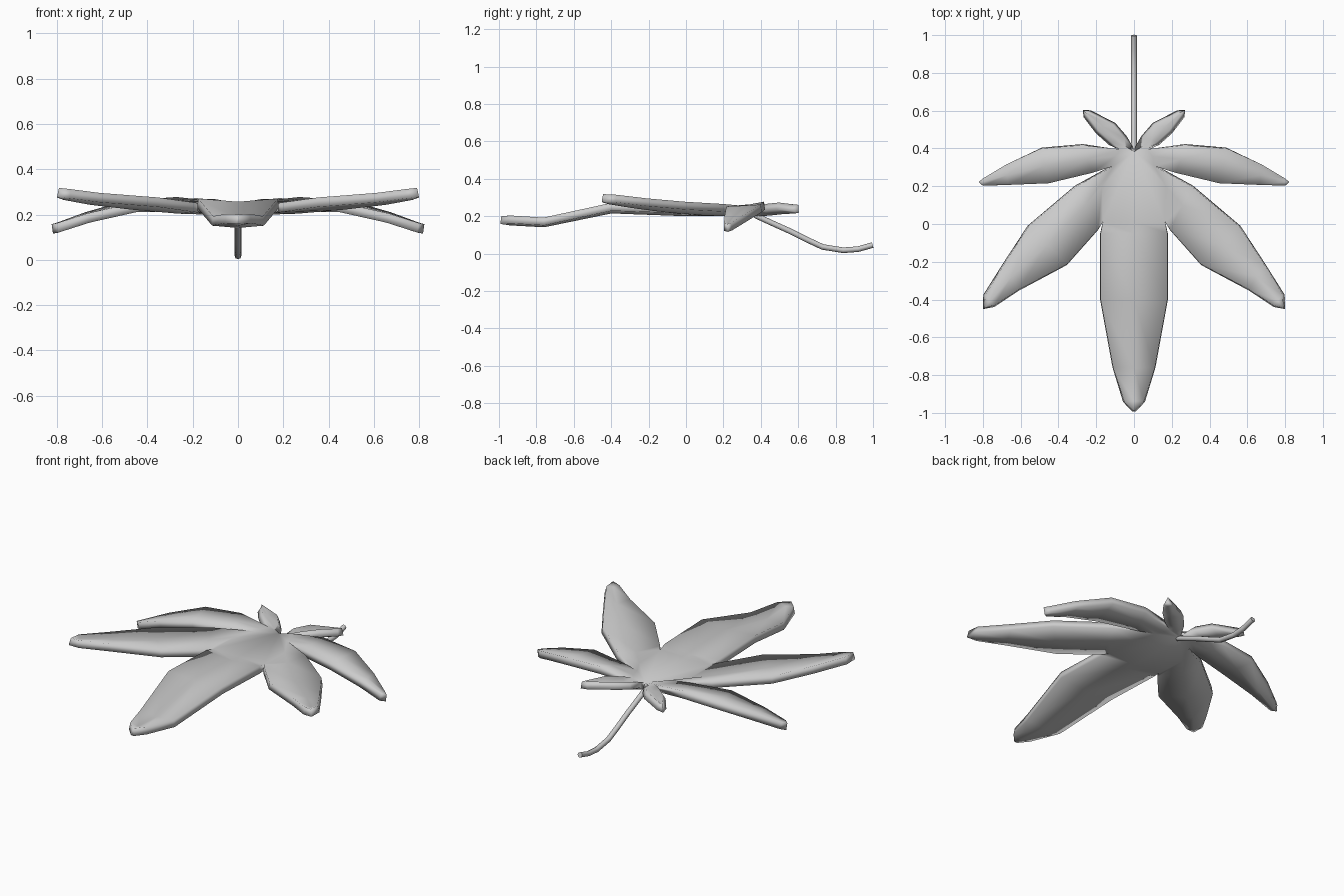
import bpy, bmesh

HUB = (0, 0.385, 0.222)
NOTCH_A = (0.165, 0.01, 0.228)   # between centre and diagonal leaflets
NOTCH_B = (0.11, 0.31, 0.235)    # between diagonal and side leaflets
NOTCH_C = (0.075, 0.395, 0.235)  # between side and small leaflets

def mx(p):
    return (-p[0], p[1], p[2])

# Each leaflet is a list of rows: (one edge, midrib, other edge)
def sym(w, y, ze, zc):
    return ((-w, y, ze), (0, y, zc), (w, y, ze))

centre = [(HUB, HUB, HUB),
          (mx(NOTCH_A), (0, 0.01, 0.222), NOTCH_A),
          sym(0.178, -0.05, 0.238, 0.223), sym(0.178, -0.40, 0.25, 0.236),
          sym(0.112, -0.76, 0.172, 0.162), sym(0.055, -0.94, 0.183, 0.172),
          sym(0.006, -0.99, 0.18, 0.18)]

diagonal = [(HUB, HUB, HUB),
            (NOTCH_A, (0.17, 0.20, 0.222), NOTCH_B),
            ((0.19, -0.03, 0.232), (0.26, 0.10, 0.225), (0.31, 0.20, 0.245)),
            ((0.355, -0.215, 0.255), (0.46, -0.11, 0.242), (0.56, -0.01, 0.257)),
            ((0.61, -0.35, 0.275), (0.65, -0.28, 0.264), (0.69, -0.21, 0.275)),
            ((0.74, -0.435, 0.292), (0.765, -0.41, 0.285), (0.792, -0.375, 0.295)),
            ((0.795, -0.447, 0.298),) * 3]

side = [(HUB, HUB, HUB),
        (NOTCH_B, (0.10, 0.36, 0.23), NOTCH_C),
        ((0.22, 0.272, 0.236), (0.25, 0.345, 0.243), (0.27, 0.42, 0.257)),
        ((0.45, 0.217, 0.232), (0.47, 0.31, 0.236), (0.49, 0.402, 0.242)),
        ((0.66, 0.208, 0.185), (0.665, 0.26, 0.185), (0.67, 0.318, 0.19)),
        ((0.795, 0.203, 0.142), (0.80, 0.224, 0.14), (0.795, 0.243, 0.144)),
        ((0.82, 0.223, 0.137),) * 3]

small = [(HUB, HUB, HUB),
         (NOTCH_C, (0.05, 0.415, 0.222), (0.02, 0.398, 0.228)),
         ((0.125, 0.425, 0.248), (0.095, 0.45, 0.225), (0.045, 0.46, 0.24)),
         ((0.195, 0.488, 0.255), (0.165, 0.515, 0.232), (0.105, 0.53, 0.25)),
         ((0.258, 0.572, 0.245), (0.25, 0.585, 0.236), (0.235, 0.595, 0.243)),
         ((0.268, 0.602, 0.24),) * 3]

def add_leaflet(bm, rows, flip=False):
    for a, b in zip(rows, rows[1:]):
        for i in range(2):
            pts = list(dict.fromkeys((a[i], b[i], b[i + 1], a[i + 1])))
            if flip:
                pts = [mx(p) for p in reversed(pts)]
            if len(pts) > 2:
                bm.faces.new([bm.verts.new(p) for p in pts])

# Leaf blade: all seven leaflets welded at the hub, then thickened
bm = bmesh.new()
add_leaflet(bm, centre)
for part in (diagonal, side, small):
    add_leaflet(bm, part)
    add_leaflet(bm, part, True)
bmesh.ops.remove_doubles(bm, verts=bm.verts, dist=0.0005)
bmesh.ops.recalc_face_normals(bm, faces=bm.faces)
for f in bm.faces:
    f.smooth = True
me = bpy.data.meshes.new("leaf_blade")
bm.to_mesh(me)
bm.free()
blade = bpy.data.objects.new("leaf_blade", me)
bpy.context.collection.objects.link(blade)
sol = blade.modifiers.new("thickness", 'SOLIDIFY')
sol.thickness = 0.042
sol.offset = 0

# Stem: curved round stalk
path = [(0.37, 0.205), (0.45, 0.168), (0.55, 0.123), (0.64, 0.078),
        (0.73, 0.036), (0.84, 0.018), (0.92, 0.024), (0.998, 0.046)]
cu = bpy.data.curves.new("stem", 'CURVE')
cu.dimensions = '3D'
cu.bevel_depth = 0.015
cu.bevel_resolution = 2
cu.use_fill_caps = True
sp = cu.splines.new('POLY')
sp.points.add(len(path) - 1)
for p, (y, z) in zip(sp.points, path):
    p.co = (0, y, z, 1)
sp.use_smooth = True
stem = bpy.data.objects.new("stem", cu)
bpy.context.collection.objects.link(stem)
